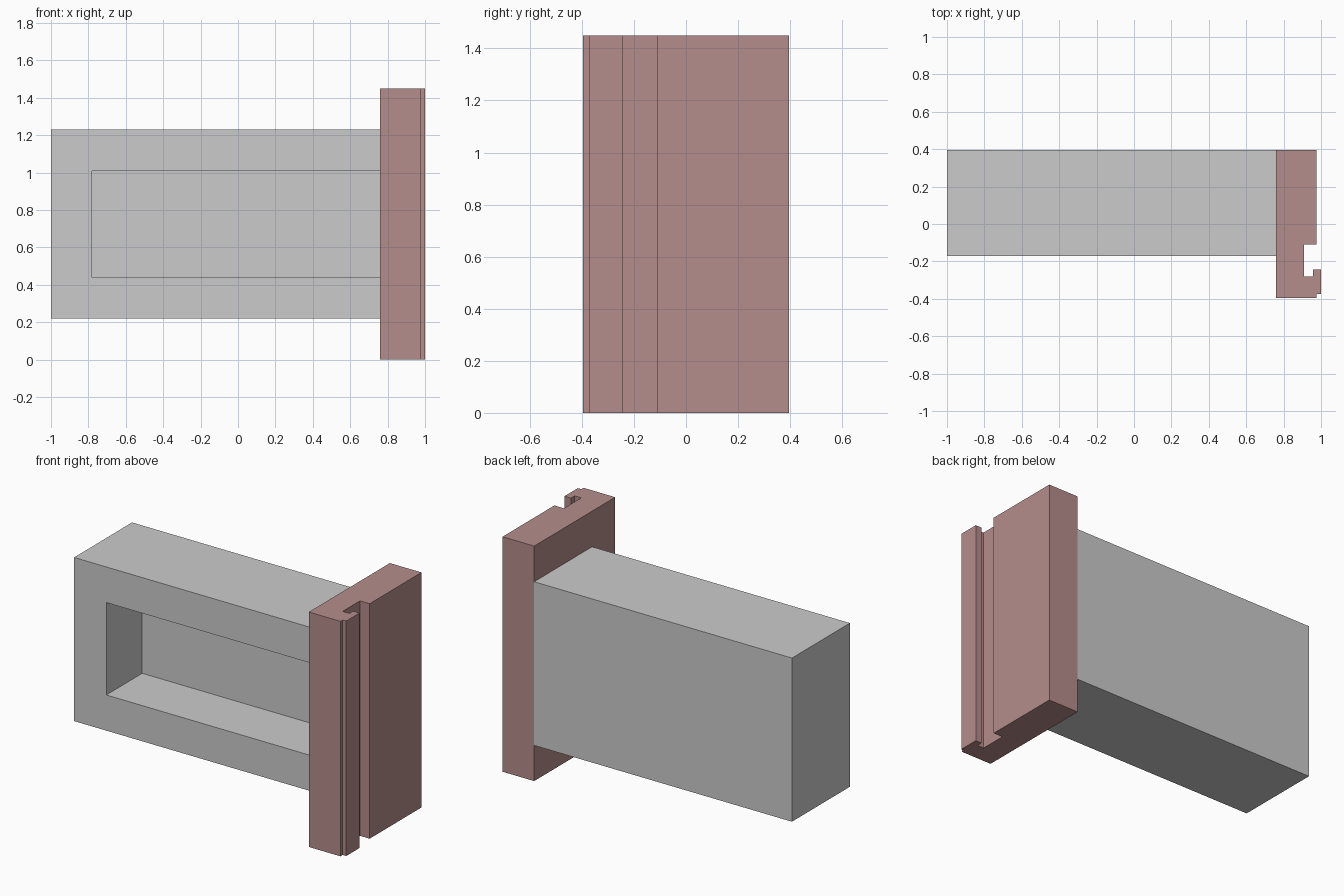
import bpy
import bmesh

if "Cube" in bpy.data.objects:
    bpy.data.objects.remove(bpy.data.objects["Cube"])


def prism(name, outline, z0, z1):
    """Extrude a plan (x, y) outline from z0 to z1."""
    bm = bmesh.new()
    face = bm.faces.new([bm.verts.new((x, y, z0)) for x, y in outline])
    ext = bmesh.ops.extrude_face_region(bm, geom=[face])
    verts = [g for g in ext["geom"] if isinstance(g, bmesh.types.BMVert)]
    bmesh.ops.translate(bm, vec=(0, 0, z1 - z0), verts=verts)
    bmesh.ops.recalc_face_normals(bm, faces=bm.faces)
    mesh = bpy.data.meshes.new(name)
    bm.to_mesh(mesh)
    bm.free()
    obj = bpy.data.objects.new(name, mesh)
    bpy.context.collection.objects.link(obj)
    return obj


def rect(x0, x1, y0, y1):
    return [(x0, y0), (x1, y0), (x1, y1), (x0, y1)]


# Drawer tray lying on its side, open towards -y and ending at the front panel
tray = prism("drawer_tray", rect(-1.0, 0.76, -0.17, 0.395), 0.22, 1.23)
cutter = prism("tray_cutter", rect(-0.78, 0.9, -0.4, 0.18), 0.44, 1.01)
cutter.hide_render = True
hollow = tray.modifiers.new("hollow", 'BOOLEAN')
hollow.operation = 'DIFFERENCE'
hollow.solver = 'EXACT'
hollow.object = cutter
bpy.context.view_layer.objects.active = tray
bpy.ops.object.modifier_apply(modifier=hollow.name)
bpy.data.objects.remove(cutter, do_unlink=True)

# Front panel with a finger groove and a hooked lip
panel = prism("front_panel", [
    (0.76, 0.395), (0.76, -0.395), (0.976, -0.395), (0.976, -0.373),
    (1.0, -0.373), (1.0, -0.243), (0.956, -0.243), (0.956, -0.28),
    (0.91, -0.28), (0.91, -0.11), (0.976, -0.11), (0.976, 0.395),
], 0.0, 1.45)
paint = bpy.data.materials.new("dusty_rose")
paint.diffuse_color = (0.46, 0.27, 0.26, 1.0)
paint.use_nodes = True
paint.node_tree.nodes["Principled BSDF"].inputs["Base Color"].default_value = paint.diffuse_color
panel.data.materials.append(paint)
